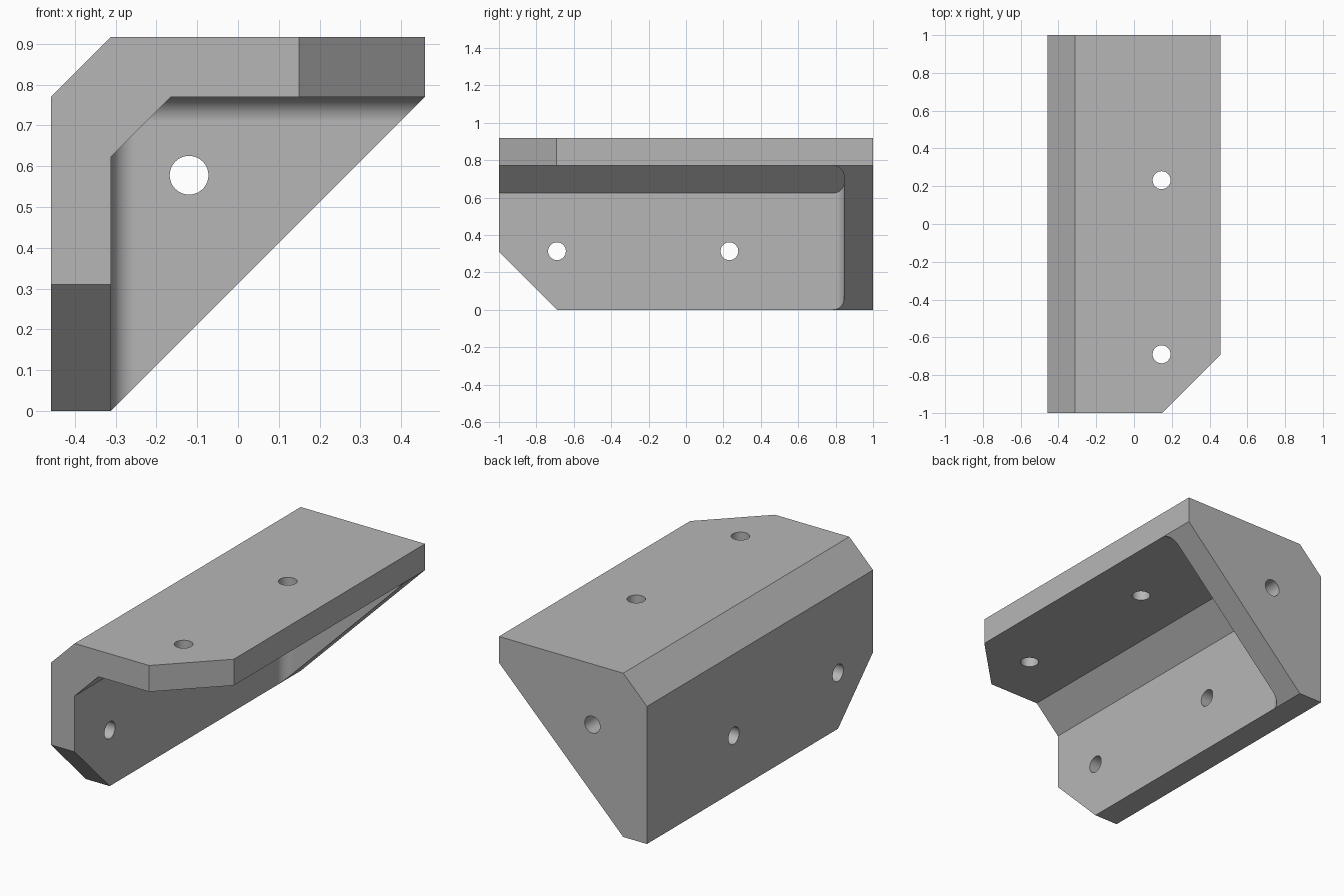
import bpy, bmesh, math

cube = bpy.data.objects.get("Cube")
if cube:
    bpy.data.objects.remove(cube, do_unlink=True)

W, H, T = 0.4585, 0.917, 0.147   # half width, height, flange thickness
BACK = 0.846                     # inner face of the end plate
IN_X, IN_Z = -W + T, H - T       # inner faces of the two flanges

grey = bpy.data.materials.new("plain_grey")
grey.use_nodes = True
colour = (0.47, 0.47, 0.47, 1)
grey.diffuse_color = colour
grey.node_tree.nodes["Principled BSDF"].inputs["Base Color"].default_value = colour


def prism(name, points, axis, lo, hi, fillet=None):
    """Extrude a 2D outline along an axis; fillet picks far edges to round."""
    place = {"x": lambda a, b, t: (t, a, b),
             "y": lambda a, b, t: (a, t, b),
             "z": lambda a, b, t: (a, b, t)}[axis]
    bm = bmesh.new()
    near = [bm.verts.new(place(a, b, lo)) for a, b in points]
    far = [bm.verts.new(place(a, b, hi)) for a, b in points]
    bm.faces.new(near)
    bm.faces.new(far[::-1])
    n = len(points)
    for i in range(n):
        j = (i + 1) % n
        bm.faces.new((near[j], near[i], far[i], far[j]))
    bmesh.ops.recalc_face_normals(bm, faces=bm.faces)
    if fillet:
        edges = [bm.edges.get((far[i], far[i + 1])) for i in fillet]
        bmesh.ops.bevel(bm, geom=edges, offset=0.06, offset_type="OFFSET",
                        segments=8, profile=0.5, affect="EDGES")
    mesh = bpy.data.meshes.new(name)
    bm.to_mesh(mesh)
    bm.free()
    mesh.materials.append(grey)
    obj = bpy.data.objects.new(name, mesh)
    bpy.context.collection.objects.link(obj)
    return obj


def hole(a, b, axis, lo, hi):
    steps = [math.tau * i / 40 for i in range(40)]
    ring = [(a + 0.0475 * math.cos(s), b + 0.0475 * math.sin(s)) for s in steps]
    return prism("hole_cutter", ring, axis, lo, hi)


# Solid block with a chamfered spine and a diagonal open side
bracket = prism("corner_bracket", [(-W, 0), (IN_X, 0), (W, IN_Z), (W, H),
                                   (IN_X, H), (-W, IN_Z)], "y", -1, 1)

# Hollow between the flanges, rounded where they meet the end plate
cutters = [prism("hollow_cutter", [(IN_X, -0.3), (IN_X, IN_Z - T), (IN_X + T, IN_Z),
                                   (0.8, IN_Z), (0.8, -0.3)],
                 "y", -1.2, BACK, fillet=(0, 2))]

# Clipped front corners of the top and side flanges
cutters.append(prism("top_corner_cutter", [(0.05, -1.1), (0.56, -0.59), (0.56, -1.1)],
                     "z", 0.7, 1))
cutters.append(prism("side_corner_cutter", [(-1.1, 0.41), (-0.59, -0.1), (-1.1, -0.1)],
                     "x", -0.6, -0.25))

# Screw holes: two per flange, one through the end plate
for y in (-0.69, 0.232):
    cutters.append(hole(0.146, y, "z", 0.7, 1))
    cutters.append(hole(y, 0.313, "x", -0.6, -0.2))
cutters.append(hole(-0.12, 0.578, "y", 0.8, 1.1))

# Cut everything, keep only the finished bracket
for cutter in cutters:
    cutter.hide_render = True
    cut = bracket.modifiers.new("cut", "BOOLEAN")
    cut.operation, cut.solver, cut.object = "DIFFERENCE", "EXACT", cutter
graph = bpy.context.evaluated_depsgraph_get()
result = bpy.data.meshes.new_from_object(bracket.evaluated_get(graph))
bracket.modifiers.clear()
bracket.data = result
result.name = "corner_bracket"
result.materials.clear()
result.materials.append(grey)
for face in result.polygons:
    face.material_index = 0
for cutter in cutters:
    bpy.data.objects.remove(cutter, do_unlink=True)

# Smooth the fillets and holes, keep the flats flat
bpy.ops.object.select_all(action="DESELECT")
bracket.select_set(True)
bpy.context.view_layer.objects.active = bracket
bpy.ops.object.shade_smooth_by_angle(angle=math.radians(30))
weighted = bracket.modifiers.new("flat_normals", "WEIGHTED_NORMAL")
weighted.keep_sharp = True
